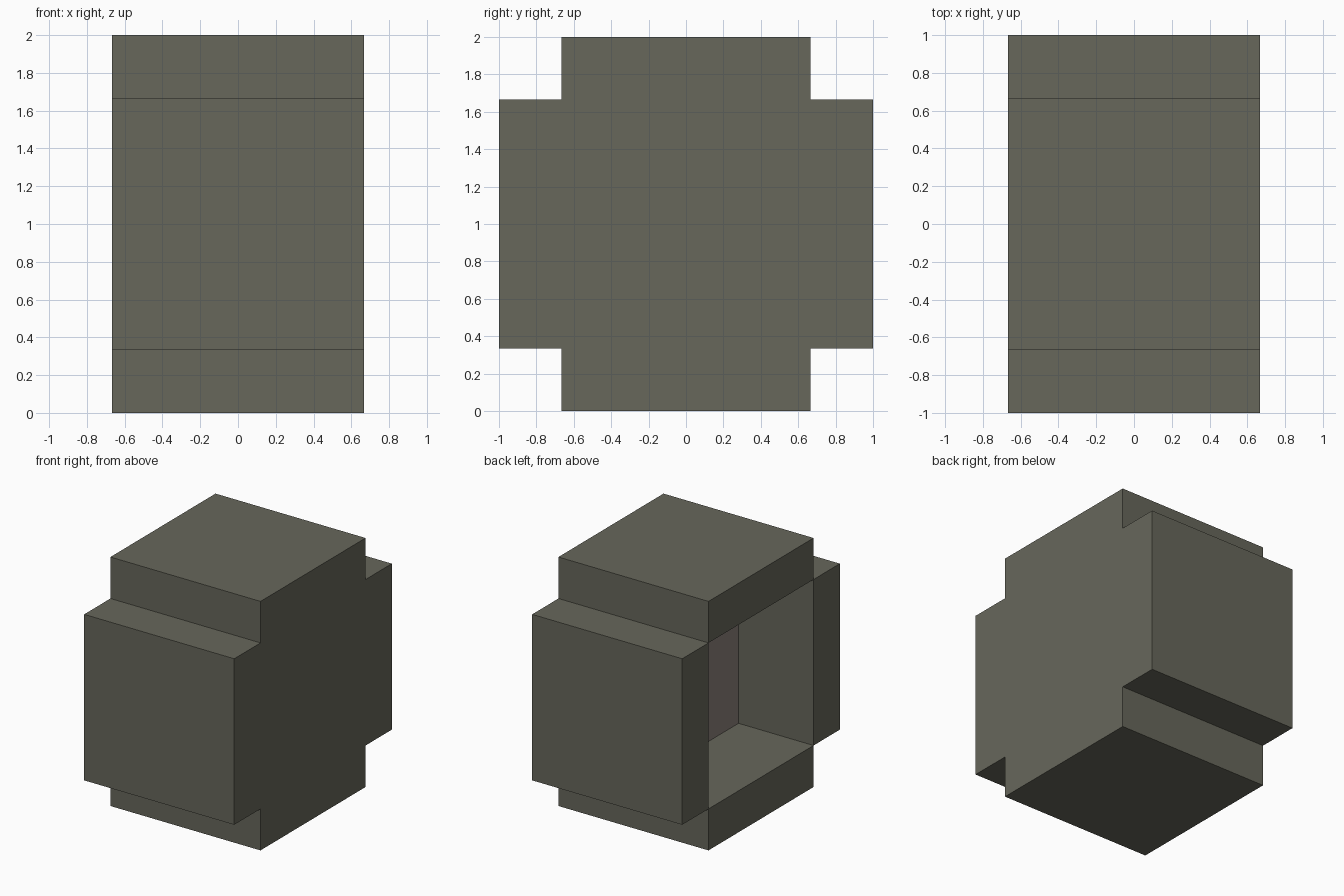
import bpy, bmesh
from mathutils import Vector

cube = bpy.data.objects.get("Cube")
if cube:
    bpy.data.objects.remove(cube, do_unlink=True)


def make_material(name, rgb):
    mat = bpy.data.materials.new(name)
    mat.use_nodes = True
    colour = (*rgb, 1.0)
    mat.diffuse_color = colour
    mat.node_tree.nodes["Principled BSDF"].inputs["Base Color"].default_value = colour
    return mat


CORE = 4 / 3     # width of the central cube
ARM = 1 / 3      # thickness of each slab around it
DEPTH = 2 / 3    # depth of the open recess

bm = bmesh.new()
bmesh.ops.create_cube(bm, size=CORE)


def push(face, offset):
    """Extrude one face by an offset and return the new end face."""
    end = bmesh.ops.extrude_discrete_faces(bm, faces=[face])["faces"][0]
    bmesh.ops.translate(bm, verts=end.verts, vec=offset)
    return end


# Slabs on the top, bottom, front and back
for face in [f for f in bm.faces if abs(f.normal.x) < 0.5]:
    push(face, face.normal * ARM)

# Open recess in the right side, with a lighter back panel
opening = next(f for f in bm.faces
               if f.normal.x < -0.9 and f.calc_center_median().yz.length < 0.01)
panel = push(opening, Vector((DEPTH, 0, 0)))
panel.material_index = 1

bmesh.ops.recalc_face_normals(bm, faces=bm.faces[:])
bmesh.ops.translate(bm, verts=bm.verts[:], vec=(0, 0, 1))

mesh = bpy.data.meshes.new("casing")
bm.to_mesh(mesh)
bm.free()
mesh.materials.append(make_material("olive grey", (0.135, 0.135, 0.105)))
mesh.materials.append(make_material("warm grey", (0.26, 0.22, 0.20)))
casing = bpy.data.objects.new("casing", mesh)
bpy.context.collection.objects.link(casing)
